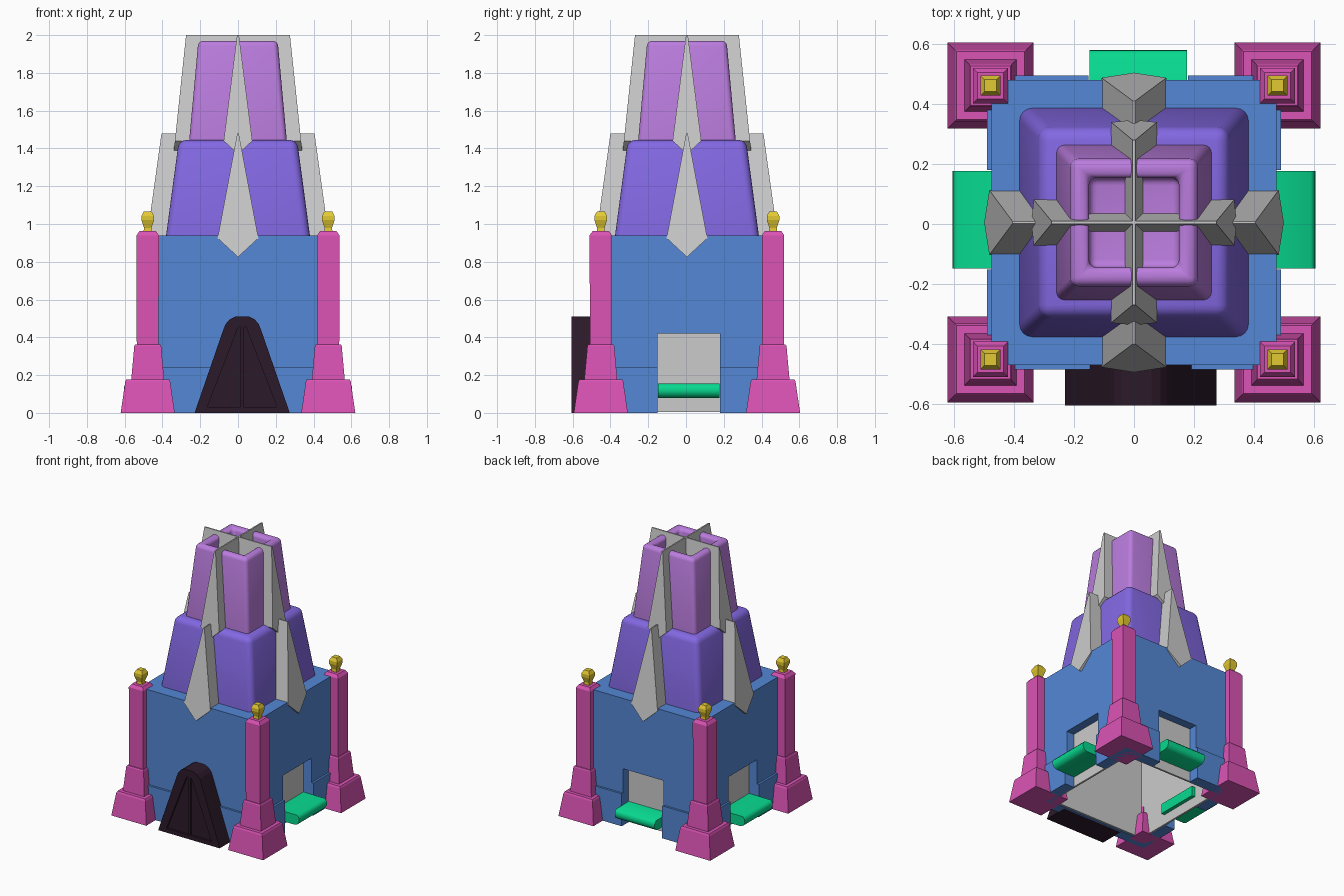
import bpy, bmesh, math
from mathutils import Vector, Matrix

if "Cube" in bpy.data.objects:
    bpy.data.objects.remove(bpy.data.objects["Cube"])

CY = 0.005      # centre of the building in y
DOOR = 0.014    # side openings sit slightly off centre


def material(name, rgb):
    m = bpy.data.materials.new(name)
    m.diffuse_color = [(c / 255) ** 2.2 for c in rgb] + [1]
    m.use_nodes = True
    m.node_tree.nodes["Principled BSDF"].inputs["Base Color"].default_value = m.diffuse_color
    return m


BLUE = material("blue", (84, 134, 212))
VIOLET = material("violet", (130, 104, 226))
LILAC = material("lilac", (186, 124, 222))
PINK = material("pink", (218, 84, 180))
GOLD = material("gold", (226, 200, 54))
GREEN = material("green", (16, 216, 142))
DARK = material("dark", (48, 32, 46))


def loft(name, rings, mat=None, bottom=True, top=True):
    """Skin a list of equal-length point rings into a mesh."""
    bm = bmesh.new()
    vs = [[bm.verts.new(p) for p in r] for r in rings]
    n = len(vs[0])
    for a, b in zip(vs, vs[1:]):
        for i in range(n):
            j = (i + 1) % n
            bm.faces.new((a[i], a[j], b[j], b[i]))
    if bottom:
        bm.faces.new(vs[0][::-1])
    if top:
        bm.faces.new(vs[-1])
    bmesh.ops.recalc_face_normals(bm, faces=bm.faces)
    me = bpy.data.meshes.new(name)
    bm.to_mesh(me)
    bm.free()
    ob = bpy.data.objects.new(name, me)
    bpy.context.collection.objects.link(ob)
    if mat:
        me.materials.append(mat)
    return ob


def stack(name, x, y, levels, mat=None, **kw):
    """Square tower from (half width, z) levels."""
    sq = ((-1, -1), (1, -1), (1, 1), (-1, 1))
    return loft(name, [[(x + h * a, y + h * b, z) for a, b in sq] for h, z in levels], mat, **kw)


def box(name, x0, x1, y0, y1, z0, z1, mat=None):
    return loft(name, [[(x0, y0, z), (x1, y0, z), (x1, y1, z), (x0, y1, z)] for z in (z0, z1)], mat)


def select(ob):
    bpy.ops.object.select_all(action='DESELECT')
    ob.select_set(True)
    bpy.context.view_layer.objects.active = ob


def cut(ob, cutter):
    m = ob.modifiers.new("cut", 'BOOLEAN')
    m.operation, m.solver, m.object = 'DIFFERENCE', 'EXACT', cutter
    select(ob)
    bpy.ops.object.modifier_apply(modifier=m.name)
    bpy.data.objects.remove(cutter)


def round_edges(ob, width, segments=4):
    m = ob.modifiers.new("bevel", 'BEVEL')
    m.width, m.segments, m.limit_method = width, segments, 'ANGLE'
    m.angle_limit = math.radians(40)
    select(ob)
    bpy.ops.object.modifier_apply(modifier=m.name)
    bpy.ops.object.shade_smooth_by_angle(angle=math.radians(35))


def turn(ob, k):
    ob.data.transform(Matrix.Translation((0, CY, 0)) @ Matrix.Rotation(k * math.pi / 2, 4, 'Z'))


# Blue hall: hollow, open underneath, with three side openings
hall = stack("hall", 0, CY, [(.49, 0), (.49, .24), (.475, .24), (.475, .94)], BLUE)
cut(hall, box("cavity", -.41, .41, CY - .41, CY + .41, -.1, .86))
d0, d1 = DOOR - .166, DOOR + .166
cut(hall, box("opening_right", .3, .6, d0, d1, -.1, .42))
cut(hall, box("opening_left", -.6, -.3, d0, d1, -.1, .42))
cut(hall, box("opening_back", d0, d1, .3, .6, -.1, .42))

# Grey inner lining behind the openings
lining = stack("lining", 0, CY, [(.411, .005), (.411, .85)], bottom=False)
m = lining.modifiers.new("thickness", 'SOLIDIFY')
m.thickness, m.offset = .02, -1

# Rounded green ledges on the right, back and left
ledge_profile = [(.37, .08), (.57, .08), (.593, .09), (.605, .112),
                 (.603, .138), (.588, .155), (.37, .155)]
for side, k, reach in (("right", 0, 0), ("back", 1, -.03), ("left", 2, 0)):
    off = {0: DOOR - CY, 1: -DOOR, 2: CY - DOOR}[k]
    ob = loft("ledge_" + side, [[(x + reach, off + s * .163, z) for x, z in ledge_profile]
                                for s in (-1, 1)], GREEN)
    turn(ob, k)
    select(ob)
    bpy.ops.object.shade_smooth_by_angle(angle=math.radians(50))

# Tapered roof tiers, the upper one with a sunken top
lower = stack("lower_tier", 0, CY, [(.386, .9), (.313, 1.445)], VIOLET)
round_edges(lower, .04)
upper = stack("upper_tier", 0, CY, [(.264, 1.38), (.21, 1.97), (.15, 1.97), (.15, 1.8)], LILAC)
round_edges(upper, .027)


# Kite-shaped stone fins running in to the centre
def fin(name, k, pts):
    outer, inner = [], []
    for r, w, z in pts:
        outer.append((r, w, z))
        inner.append((0, w, z))
    turn(loft(name, [inner, outer]), k)


for k, side in enumerate(("right", "back", "left", "front")):
    fin("lower_fin_" + side, k, [(.499, 0, .825), (.482, .108, .925), (.405, .004, 1.48),
                                 (.405, -.004, 1.48), (.482, -.108, .925)])
    fin("upper_fin_" + side, k, [(.342, 0, 1.37), (.334, .076, 1.44), (.275, .005, 2.0),
                                 (.275, -.005, 2.0), (.334, -.076, 1.44)])

# Corner pillars with gold finials
for sx, a in ((-1, "left"), (1, "right")):
    for sy, b in ((-1, "front"), (1, "back")):
        x, y = .478 * sx, CY + .456 * sy
        stack(f"pillar_{b}_{a}", x, y,
              [(.143, 0), (.119, .165), (.113, .178), (.087, .178), (.071, .355), (.066, .362),
               (.058, .362), (.059, .94), (.044, .962)], PINK)
        stack(f"finial_{b}_{a}", x, y,
              [(.022, .955), (.02, .98), (.033, 1.02), (.033, 1.043), (.02, 1.067)], GOLD)

# Front gate: sloping arch with a sunken panel and a centre post
cx = .022
half = [(.252, 0), (.1, .44), (.088, .47), (.066, .495), (.036, .51)]
arch = [(cx + x, z) for x, z in half] + [(cx - x, z) for x, z in reversed(half)]
gate = loft("gate", [[(x, y, z) for x, z in arch] for y in (-.42, -.605)], DARK)
inner = [(.185, .03), (.02, .455)]
panel = [(cx + x, z) for x, z in inner] + [(cx - x, z) for x, z in reversed(inner)]
cut(gate, loft("panel_cut", [[(x, y, z) for x, z in panel] for y in (-.59, -.7)]))
box("gate_post", cx - .01, cx + .01, -.6, -.57, .02, .46, DARK)
